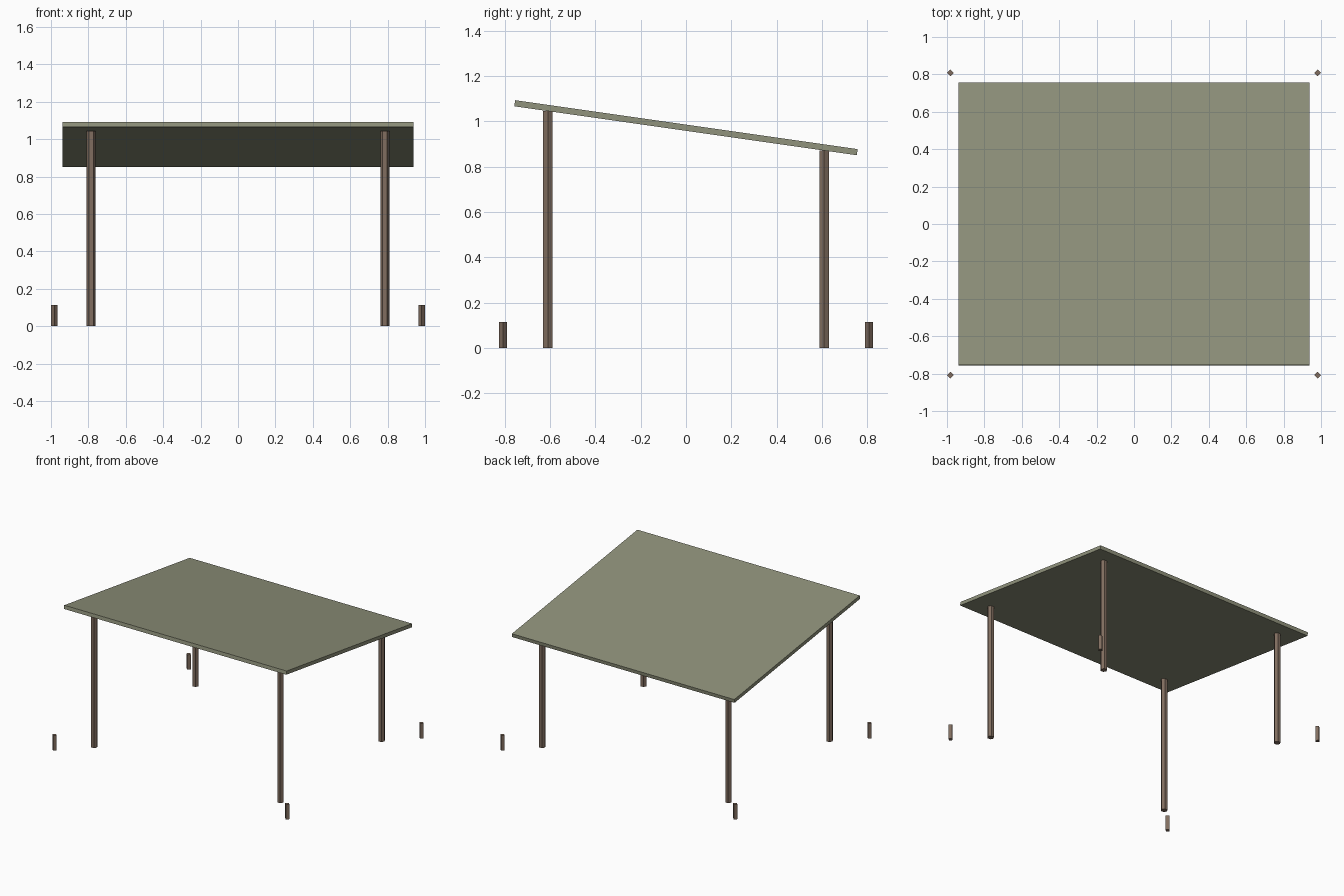
import bpy
from math import radians, tan, cos

if "Cube" in bpy.data.objects:
    bpy.data.objects.remove(bpy.data.objects["Cube"])


def material(name, rgb):
    m = bpy.data.materials.new(name)
    m.diffuse_color = (*rgb, 1)
    m.use_nodes = True
    m.node_tree.nodes["Principled BSDF"].inputs["Base Color"].default_value = m.diffuse_color
    return m


ROOF = material("olive_canvas", (0.28, 0.29, 0.20))
WOOD = material("brown_wood", (0.22, 0.155, 0.115))

TILT = radians(8.13)
MID_Z, THICK = 0.9715, 0.027


def prism(name, sides, radius, x, y, height, turn):
    # upright pole standing on the ground
    bpy.ops.mesh.primitive_cylinder_add(vertices=sides, radius=radius, depth=height,
                                        location=(x, y, height / 2), rotation=(0, 0, turn))
    ob = bpy.context.object
    ob.name = name
    ob.data.materials.append(WOOD)


# Sloping roof sheet, high at the front
bpy.ops.mesh.primitive_cube_add(size=1, location=(0, 0, MID_Z), rotation=(-TILT, 0, 0))
roof = bpy.context.object
roof.name = "roof_sheet"
roof.scale = (1.876, 1.527, THICK)
roof.data.materials.append(ROOF)

# Posts reaching the underside of the roof, and ground stakes outside the corners
for row, sy in (("front", -1), ("back", 1)):
    for side, sx in (("left", -1), ("right", 1)):
        y = 0.61 * sy
        top = MID_Z - THICK / (2 * cos(TILT)) - y * tan(TILT)
        prism(f"{row}_{side}_post", 6, 0.024, 0.785 * sx, y, top, radians(30))
        prism(f"{row}_{side}_stake", 4, 0.018, 0.982 * sx, 0.808 * sy, 0.113, 0)
